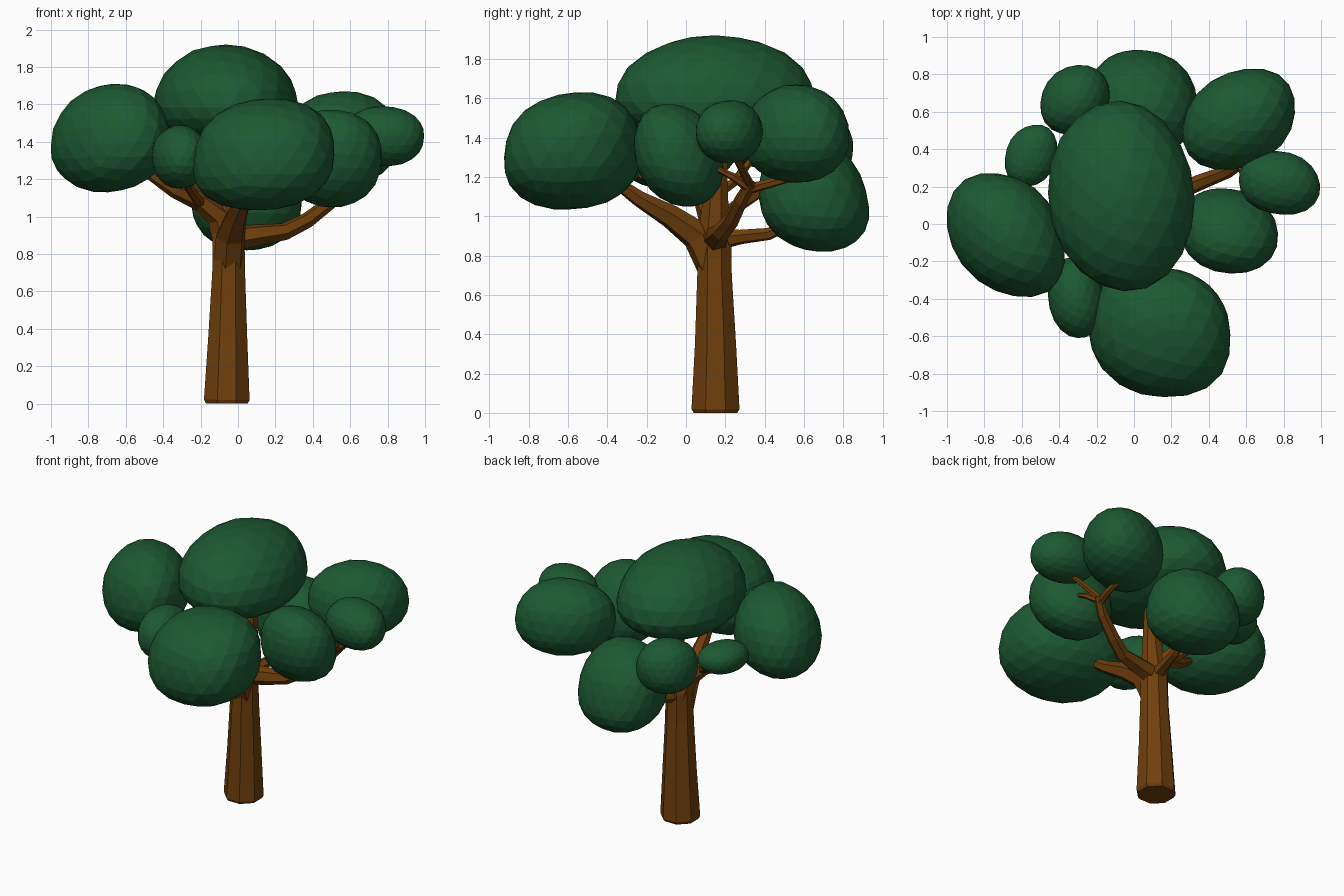
import bpy, bmesh, math
from mathutils import Vector, noise

if "Cube" in bpy.data.objects:
    bpy.data.objects.remove(bpy.data.objects["Cube"])


def material(name, rgb):
    m = bpy.data.materials.new(name)
    m.diffuse_color = (*rgb, 1)
    m.use_nodes = True
    m.node_tree.nodes["Principled BSDF"].inputs["Base Color"].default_value = m.diffuse_color
    return m


BARK = material("bark", (0.16, 0.05, 0.004))
LEAF = material("leaf", (0.012, 0.1, 0.031))


def finish(bm, name, mat):
    bmesh.ops.recalc_face_normals(bm, faces=bm.faces)
    me = bpy.data.meshes.new(name)
    bm.to_mesh(me)
    bm.free()
    me.materials.append(mat)
    ob = bpy.data.objects.new(name, me)
    bpy.context.collection.objects.link(ob)
    return ob


def limb(name, path, sides=6):
    """Tapered faceted tube through (x, y, z, radius) points."""
    bm = bmesh.new()
    pts = [Vector(p[:3]) for p in path]
    rings, prev, u = [], None, None
    for i, p in enumerate(pts):
        t = (pts[min(i + 1, len(pts) - 1)] - pts[max(i - 1, 0)]).normalized()
        if u is None:
            u = t.orthogonal().normalized()
        else:
            u = prev.rotation_difference(t) @ u
        w = t.cross(u)
        prev = t
        ring = []
        for k in range(sides):
            a = math.tau * (k + 0.5) / sides
            ring.append(bm.verts.new(p + path[i][3] * (math.cos(a) * u + math.sin(a) * w)))
        rings.append(ring)
    for a, b in zip(rings, rings[1:]):
        for k in range(sides):
            n = (k + 1) % sides
            bm.faces.new((a[k], a[n], b[n], b[k]))
    bm.faces.new(rings[0])
    bm.faces.new(rings[-1])
    return finish(bm, name, BARK)


def foliage(name, xr, yr, zr, xy=0, xz=0, yz=0, power=2.15, waist=None):
    """Lumpy leaning ball fitted to x, y and z ranges; waist is its widest height."""
    bm = bmesh.new()
    bmesh.ops.create_icosphere(bm, subdivisions=3, radius=1)
    seed = Vector((xr[0] * 9, yr[0] * 9, zr[0] * 9))
    for v in bm.verts:
        c = v.co * (1 + 0.03 * noise.noise(v.co * 1.1 + seed))
        c /= sum(abs(q) ** power for q in v.co) ** (1 / power)
        v.co = (c.x + xy * c.y + xz * c.z, c.y + xy * c.x + yz * c.z,
                c.z + xz * c.x + yz * c.y)
    for i, (lo, hi) in enumerate((xr, yr, zr)):
        a = min(v.co[i] for v in bm.verts)
        b = max(v.co[i] for v in bm.verts)
        mid = waist if (i == 2 and waist) else (lo + hi) / 2
        for v in bm.verts:
            t = 2 * (v.co[i] - a) / (b - a) - 1
            v.co[i] = mid + t * ((hi - mid) if t > 0 else (mid - lo))
    return finish(bm, name, LEAF)


# Trunk, with a small bevel at the foot
limb("trunk", [(-.06, .15, 0, .12), (-.06, .15, .02, .132), (-.055, .15, .35, .113),
               (-.05, .145, .7, .095), (-.05, .145, .9, .092), (-.03, .15, 1.08, .07),
               (-.02, .16, 1.42, .05)], 8)

# Main branches and their forks
limb("front_branch", [(-.05, .14, .74, .085), (-.04, .06, .9, .082), (-.01, -.08, 1.0, .062),
                      (.03, -.24, 1.09, .042), (.07, -.42, 1.22, .025)])
limb("left_branch", [(-.06, .15, .85, .075), (-.1, .13, 1.0, .07), (-.2, .09, 1.08, .052),
                     (-.34, .03, 1.14, .04), (-.5, -.02, 1.24, .022)])
limb("left_back_fork", [(-.2, .1, 1.07, .03), (-.33, .24, 1.17, .025), (-.47, .36, 1.32, .016)])
limb("left_front_fork", [(-.2, .08, 1.07, .03), (-.26, -.12, 1.15, .025), (-.31, -.32, 1.26, .016)])
limb("right_branch", [(-.04, .15, .88, .07), (.1, .16, .9, .06), (.25, .18, .92, .047),
                      (.37, .23, .98, .042), (.5, .28, 1.08, .036), (.58, .33, 1.17, .028)])
limb("right_back_fork", [(.55, .32, 1.14, .027), (.57, .42, 1.165, .024), (.57, .55, 1.2, .018)])
limb("right_outer_fork", [(.56, .33, 1.15, .024), (.66, .29, 1.23, .02), (.77, .24, 1.32, .014)])
limb("right_inner_fork", [(.57, .31, 1.15, .024), (.6, .24, 1.2, .02), (.6, .16, 1.24, .014)])
limb("back_branch", [(-.05, .16, .88, .055), (-.02, .28, .895, .038), (.01, .42, .91, .032),
                     (.04, .58, .98, .02)])
limb("back_left_branch", [(-.05, .15, .95, .05), (-.13, .27, 1.06, .036),
                          (-.22, .43, 1.16, .028), (-.3, .6, 1.28, .018)])

# Foliage clumps
foliage("crown_top", (-.46, .325), (-.36, .66), (1.35, 1.92), -.03, power=2, waist=1.58)
foliage("foliage_left", (-1, -.37), (-.39, .27), (1.13, 1.71), -.13, .04, waist=1.39)
foliage("foliage_front", (-.24, .515), (-.925, -.23), (1.035, 1.63), -.05, .05, .04,
        power=2.3, waist=1.31)
foliage("foliage_front_left", (-.46, -.16), (-.61, -.18), (1.15, 1.49), -.06)
foliage("foliage_right", (.24, .77), (-.265, .19), (1.05, 1.57), -.05, 0, -.1)
foliage("foliage_right_small", (.56, .995), (.05, .39), (1.27, 1.59), -.06)
foliage("foliage_back_right", (.26, .86), (.29, .83), (1.17, 1.67), .12, waist=1.4)
foliage("foliage_back", (-.25, .34), (.37, .93), (.82, 1.4), -.03, 0, -.08, waist=1.07)
foliage("foliage_back_left", (-.5, -.13), (.48, .85), (1.16, 1.53), .08)
foliage("foliage_left_small", (-.69, -.41), (.2, .53), (1.25, 1.46), .1)
